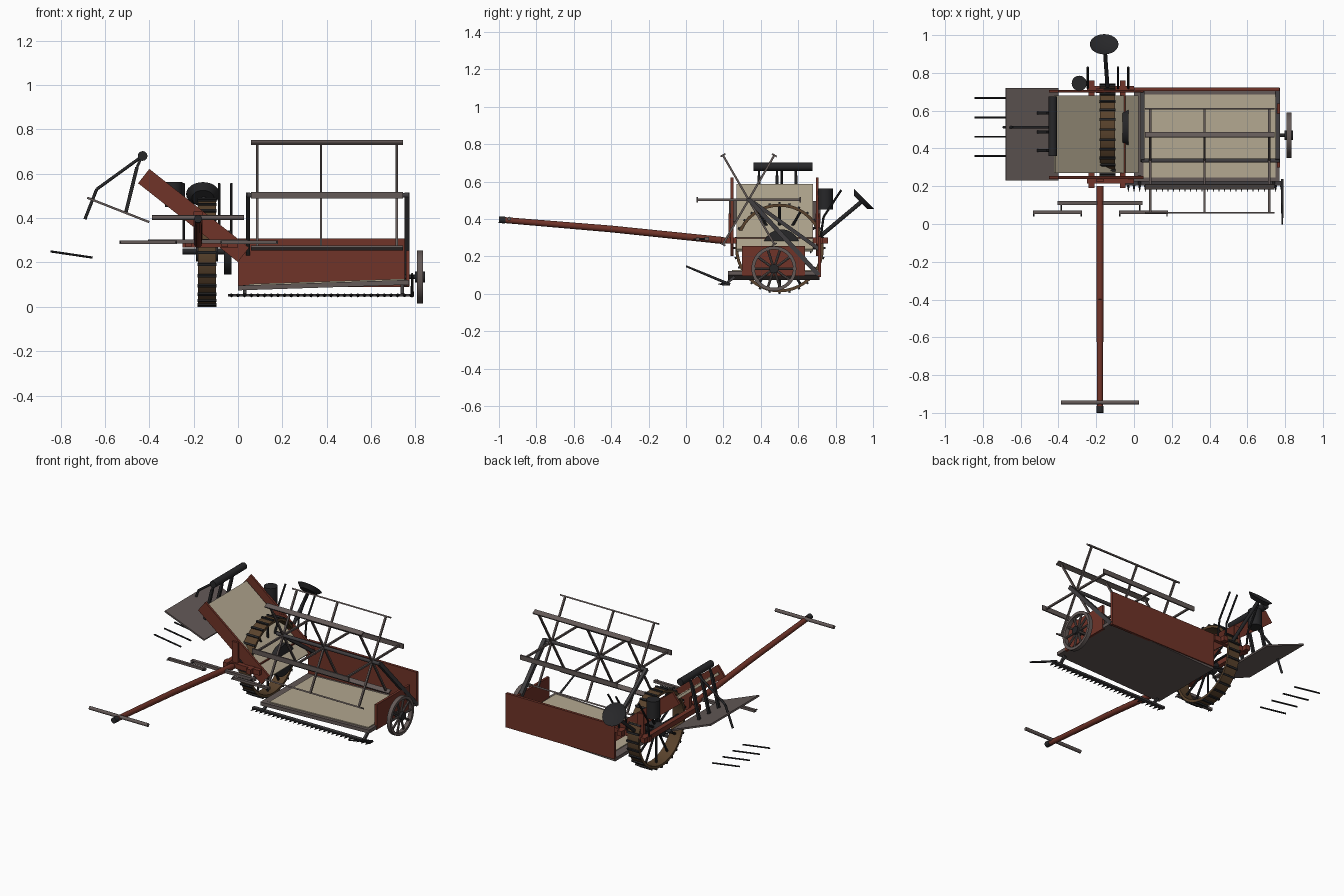
import bpy, bmesh, math
from mathutils import Vector, Matrix, Euler

if "Cube" in bpy.data.objects:
    bpy.data.objects.remove(bpy.data.objects["Cube"])

def mat(name, c):
    m = bpy.data.materials.new(name)
    m.diffuse_color = (*c, 1)
    m.use_nodes = True
    m.node_tree.nodes["Principled BSDF"].inputs["Base Color"].default_value = m.diffuse_color
    return m

RED = mat("barn red paint", (0.16, 0.033, 0.021))
WOOD = mat("weathered wood", (0.125, 0.1, 0.095))
IRON = mat("black iron", (0.02, 0.02, 0.022))
CANVAS = mat("canvas", (0.45, 0.39, 0.28))
RUST = mat("rusty rim", (0.10, 0.055, 0.025))
STEEL = mat("dark steel", (0.05, 0.047, 0.05))

class Part:
    """One named object collecting primitives of one or more materials."""
    def __init__(self, name):
        self.name, self.bm, self.mats = name, bmesh.new(), []

    def paint(self, verts, m):
        if m not in self.mats:
            self.mats.append(m)
        for f in {f for v in verts for f in v.link_faces}:
            f.material_index = self.mats.index(m)

    def box(self, c, size, m, rot=(0, 0, 0)):
        M = Matrix.LocRotScale(Vector(c), Euler(rot), Vector(size))
        self.paint(bmesh.ops.create_cube(self.bm, size=1, matrix=M)['verts'], m)
        return self

    def span(self, lo, hi, m):
        lo, hi = Vector(lo), Vector(hi)
        return self.box((lo + hi) / 2, hi - lo, m)

    def rod(self, p, q, r, m, r2=None, n=10):
        p, q = Vector(p), Vector(q)
        d = q - p
        M = Matrix.Translation((p + q) / 2) @ d.to_track_quat('Z', 'Y').to_matrix().to_4x4()
        self.paint(bmesh.ops.create_cone(self.bm, cap_ends=True, segments=n, radius1=r,
                   radius2=r if r2 is None else r2, depth=d.length, matrix=M)['verts'], m)
        return self

    def bar(self, p, q, w, m):
        # square bar: four sided rod turned flat
        p, q = Vector(p), Vector(q)
        d = q - p
        M = Matrix.LocRotScale((p + q) / 2, d.to_track_quat('Z', 'Y'), Vector((w, w, d.length)))
        self.paint(bmesh.ops.create_cube(self.bm, size=1, matrix=M)['verts'], m)
        return self

    def ring(self, c, r_in, r_out, w, m, n=40):
        # flat band around an x axis
        loops = []
        for i in range(n):
            a = math.tau * i / n
            loops.append([self.bm.verts.new((c[0] + x, c[1] + r * math.cos(a), c[2] + r * math.sin(a)))
                          for x, r in ((-w/2, r_in), (w/2, r_in), (w/2, r_out), (-w/2, r_out))])
        for i in range(n):
            a, b = loops[i], loops[(i + 1) % n]
            for j in range(4):
                k = (j + 1) % 4
                self.bm.faces.new((a[j], a[k], b[k], b[j]))
        self.paint([v for l in loops for v in l], m)
        return self

    def done(self):
        bmesh.ops.recalc_face_normals(self.bm, faces=self.bm.faces)
        me = bpy.data.meshes.new(self.name)
        self.bm.to_mesh(me)
        for m in self.mats:
            me.materials.append(m)
        ob = bpy.data.objects.new(self.name, me)
        bpy.context.collection.objects.link(ob)
        return ob

# spoked wheels
def wheel(name, c, r, w, t, spokes, spoke_r, hub_r, hub_w, rim, spoke_mat, lugs=0):
    p = Part(name)
    c = Vector(c)
    p.ring(c, r - t, r, w, rim)
    p.rod(c - Vector((hub_w/2, 0, 0)), c + Vector((hub_w/2, 0, 0)), hub_r, IRON, n=16)
    for i in range(spokes):
        a = math.tau * i / spokes
        d = Vector((0, math.cos(a), math.sin(a)))
        p.rod(c + d * hub_r * 0.8, c + d * (r - t/2), spoke_r, spoke_mat, n=8)
    for i in range(lugs):
        a = math.tau * i / lugs
        d = Vector((0, math.cos(a), math.sin(a)))
        p.box(c + d * (r + 0.003), (w * 1.05, 0.012, 0.01), IRON, (a - math.pi/2, 0, 0))
    p.done()

wheel("drive_wheel", (-0.14, 0.5, 0.245), 0.237, 0.08, 0.016, 12, 0.007, 0.04, 0.1, RUST, IRON, 28)
wheel("grain_wheel", (0.82, 0.47, 0.135), 0.12, 0.026, 0.018, 10, 0.007, 0.025, 0.045, WOOD, WOOD)
Part("grain_wheel_axle").rod((0.75, 0.47, 0.135), (0.84, 0.47, 0.135), 0.01, IRON).done()
Part("drive_axle").rod((-0.25, 0.5, 0.25), (-0.03, 0.5, 0.25), 0.013, IRON).done()
Part("drive_sprocket").rod((-0.062, 0.51, 0.245), (-0.03, 0.51, 0.245), 0.1, IRON, n=32).done()

# main frame around the drive wheel
f = Part("main_frame")
for x in (-0.225, -0.06):
    f.span((x - 0.015, 0.19, 0.27), (x + 0.015, 0.76, 0.302), RED)
for y in (0.23, 0.715):
    f.span((-0.25, y - 0.015, 0.268), (0.0, y + 0.015, 0.3), RED)
f.done()

# platform with its canvas, boards
tilt = -0.033
Part("platform").box((0.385, 0.47, 0.098), (0.77, 0.49, 0.022), WOOD, (0, tilt, 0)).done()
Part("platform_canvas").box((0.4, 0.465, 0.111), (0.7, 0.44, 0.008), CANVAS, (0, tilt, 0)).done()
Part("back_board").span((0.0, 0.705, 0.09), (0.77, 0.722, 0.308), RED).done()
Part("end_board").span((0.757, 0.3, 0.095), (0.772, 0.637, 0.255), RED).done()

# cutter bar with teeth and outer divider
c = Part("cutter_bar")
c.span((-0.045, 0.205, 0.046), (0.79, 0.228, 0.058), STEEL)
for i in range(28):
    x = -0.03 + i * 0.03
    c.rod((x, 0.207, 0.052), (x, 0.17, 0.052), 0.009, IRON, 0.001, 6)
for x in (0.03, 0.74):
    c.bar((x, 0.215, 0.055), (x, 0.26, 0.092), 0.015, STEEL)
c.done()
Part("divider").rod((0.785, 0.235, 0.05), (0.785, 0.0, 0.148), 0.008, IRON, 0.005).done()

# reel: six slats on three spiders
RC, RR = Vector((0, 0.335, 0.503)), 0.275
r = Part("reel")
r.rod((0.04, RC.y, RC.z), (0.77, RC.y, RC.z), 0.011, STEEL)
for i in range(6):
    a = math.tau * i / 6
    d = Vector((0, math.cos(a), math.sin(a)))
    r.box(RC + d * RR + Vector((0.402, 0, 0)), (0.685, 0.009, 0.03), WOOD, (a, 0, 0))
    for x in (0.086, 0.374, 0.716):
        o = Vector((x, 0, 0))
        r.bar(RC + o, RC + o + d * RR, 0.011, WOOD)
r.done()
s = Part("reel_posts")
s.bar((0.762, 0.335, 0.508), (0.762, 0.71, 0.1), 0.024, STEEL)
s.bar((0.045, 0.335, 0.508), (0.045, 0.71, 0.24), 0.02, STEEL)
s.done()

# elevator
ang = math.atan2(0.355, 0.45)
for name, y in (("front_elevator_rail", 0.246), ("back_elevator_rail", 0.702)):
    Part(name).box((-0.2, y, 0.412), (0.573, 0.014, 0.082), RED, (0, ang, 0)).done()
e = Part("elevator_canvas")
e.box((-0.2, 0.474, 0.407), (0.56, 0.41, 0.016), CANVAS, (0, ang, 0))
e.done()
b = Part("elevator_brackets")
for y in (0.238, 0.705):
    b.span((-0.2, y - 0.012, 0.285), (-0.16, y + 0.012, 0.43), RED)
b.done()

# binding table, knotter shaft, packer arms and needle
Part("binding_table").box((-0.54, 0.475, 0.437), (0.3, 0.49, 0.01), WOOD,
                          (0, math.atan2(0.11, 0.28), 0)).done()
Part("knotter_shaft").rod((-0.43, 0.36, 0.68), (-0.43, 0.675, 0.68), 0.022, IRON, n=16).done()
k = Part("packer_arms")
for y in (0.39, 0.487, 0.587):
    k.bar((-0.432, y, 0.68), (-0.455, y, 0.63), 0.012, IRON)
    k.bar((-0.455, y, 0.63), (-0.507, y, 0.42), 0.016, IRON)
k.done()
n = Part("needle_arm")
n.rod((-0.43, 0.512, 0.68), (-0.637, 0.512, 0.53), 0.007, IRON)
n.rod((-0.637, 0.512, 0.53), (-0.69, 0.512, 0.395), 0.007, IRON)
n.done()

# bundle carrier tines
t = Part("bundle_tines")
for y in (0.36, 0.462, 0.564, 0.667):
    t.rod((-0.655, y, 0.222), (-0.845, y, 0.25), 0.005, IRON, n=8)
t.done()

# twine can, levers, seat
Part("twine_can").rod((-0.29, 0.745, 0.45), (-0.29, 0.745, 0.562), 0.04, IRON, n=20).done()
l = Part("levers")
for x in (-0.245, -0.085, -0.03):
    l.rod((x, 0.72, 0.3), (x, 0.735, 0.41), 0.006, IRON, n=8)
    l.rod((x, 0.735, 0.41), (x, 0.83, 0.555), 0.006, IRON, n=8)
l.done()
Part("seat_post").rod((-0.14, 0.72, 0.31), (-0.155, 0.935, 0.49), 0.011, IRON).done()
seat = Part("seat")
seat.rod((0, 0, -0.014), (0, 0, 0.012), 0.05, IRON, 0.076, 24)
top = max(seat.bm.faces, key=lambda q: q.calc_center_median().z)
bmesh.ops.inset_region(seat.bm, faces=[top], thickness=0.02, depth=-0.01)  # dished top
so = seat.done()
so.location, so.rotation_euler = (-0.158, 0.943, 0.5), (-math.radians(45), 0, 0)

# pole with iron tip, neck yoke and draft bars
p = Part("pole")
pts = [(-0.18, 0.2, 0.285), (-0.18, -0.4, 0.347), (-0.18, -0.965, 0.394)]
p.rod(pts[0], pts[1], 0.019, RED, 0.018, 12)
p.rod(pts[1], pts[2], 0.018, RED, 0.016, 12)
p.rod(pts[2], (-0.18, -1.0, 0.397), 0.018, IRON, n=12)
p.done()
Part("neck_yoke").rod((-0.387, -0.945, 0.402), (0.027, -0.945, 0.402), 0.011, WOOD).done()
w = Part("draft_bars")
w.span((-0.405, 0.1, 0.285), (0.045, 0.122, 0.303), WOOD)
for x in (-0.405, 0.05):
    w.span((x - 0.13, 0.054, 0.284), (x + 0.13, 0.072, 0.3), WOOD)
    xi = x + (0.02 if x < 0 else -0.02)
    w.rod((xi, 0.11, 0.294), (xi, 0.063, 0.294), 0.005, IRON, n=6)
    for h in (-0.125, 0.125):
        w.rod((x + h, 0.06, 0.292), (x + h, 0.04, 0.292), 0.004, IRON, n=6)
w.done()

# smooth round parts, keep edges sharp
bpy.ops.object.select_all(action='SELECT')
bpy.context.view_layer.objects.active = so
bpy.ops.object.shade_smooth_by_angle(angle=math.radians(40))
